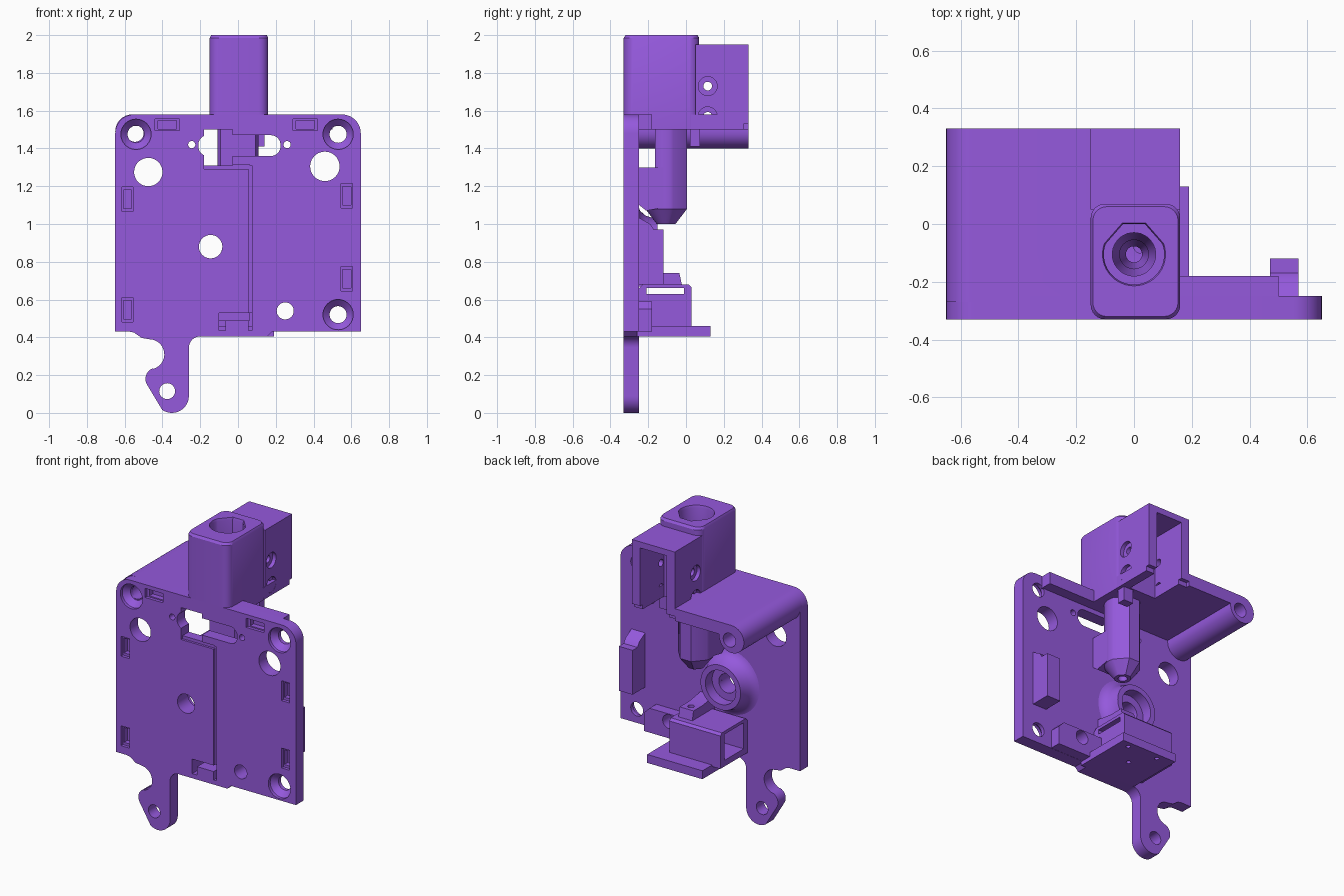
import bpy, bmesh, math

if "Cube" in bpy.data.objects:
    bpy.data.objects.remove(bpy.data.objects["Cube"])

purple = bpy.data.materials.new("purple_plastic")
purple.diffuse_color = (0.30, 0.10, 0.72, 1)
purple.use_nodes = True
purple.node_tree.nodes["Principled BSDF"].inputs["Base Color"].default_value = purple.diffuse_color


def place(axis, u, v, h):
    return {'x': (h, u, v), 'y': (u, h, v), 'z': (u, v, h)}[axis]


def make(name, bm):
    bmesh.ops.remove_doubles(bm, verts=bm.verts, dist=1e-5)
    bmesh.ops.recalc_face_normals(bm, faces=bm.faces)
    me = bpy.data.meshes.new(name)
    bm.to_mesh(me)
    bm.free()
    ob = bpy.data.objects.new(name, me)
    bpy.context.collection.objects.link(ob)
    me.materials.append(purple)
    return ob


def prism(name, pts, axis, stations, c=(0, 0)):
    """Outline extruded along axis; stations are (height, scale about c)."""
    bm = bmesh.new()
    rings = [[bm.verts.new(place(axis, c[0] + (u - c[0]) * s, c[1] + (v - c[1]) * s, h))
              for u, v in pts] for h, s in stations]
    n = len(pts)
    for a, b in zip(rings, rings[1:]):
        for i in range(n):
            j = (i + 1) % n
            bm.faces.new((a[i], a[j], b[j], b[i]))
    bm.faces.new(rings[0])
    bm.faces.new(rings[-1])
    return make(name, bm)


def box(name, x0, x1, y0, y1, z0, z1):
    return prism(name, [(x0, y0), (x1, y0), (x1, y1), (x0, y1)], 'z', [(z0, 1), (z1, 1)])


def lathe(name, prof, axis, u, v, n=40):
    """Closed (radius, height) profile turned around an axis through (u, v)."""
    bm = bmesh.new()
    rings = [[bm.verts.new(place(axis, u + r * math.cos(math.tau * i / n),
                                 v + r * math.sin(math.tau * i / n), h))
              for i in range(n)] for r, h in prof]
    for k in range(len(prof)):
        m = (k + 1) % len(prof)
        if prof[k][0] == 0 and prof[m][0] == 0:
            continue
        for i in range(n):
            j = (i + 1) % n
            bm.faces.new((rings[k][i], rings[k][j], rings[m][j], rings[m][i]))
    return make(name, bm)


def hole(axis, u, v, r, lo, hi):
    return lathe("hole_cutter", [(0, lo), (r, lo), (r, hi), (0, hi)], axis, u, v)


def arc(cx, cy, r, a0, a1, n=10):
    return [(cx + r * math.cos(math.radians(a0 + (a1 - a0) * i / n)),
             cy + r * math.sin(math.radians(a0 + (a1 - a0) * i / n))) for i in range(n + 1)]


def round_rect(x0, x1, y0, y1, r):
    return (arc(x1 - r, y1 - r, r, 0, 90, 6) + arc(x0 + r, y1 - r, r, 90, 180, 6)
            + arc(x0 + r, y0 + r, r, 180, 270, 6) + arc(x1 - r, y0 + r, r, 270, 360, 6))


def cut(ob, cutters):
    for c in cutters:
        m = ob.modifiers.new("cut", 'BOOLEAN')
        m.operation, m.solver, m.object = 'DIFFERENCE', 'EXACT', c
    me = bpy.data.meshes.new_from_object(ob.evaluated_get(bpy.context.evaluated_depsgraph_get()))
    ob.modifiers.clear()
    ob.data = me
    for c in cutters:
        bpy.data.objects.remove(c)


# Front plate with the hooked arm
outline = (arc(-.55, 1.48, .1, 180, 90) + arc(.55, 1.48, .1, 90, 0)
           + [(.65, .43), (.18, .43), (.155, .405)] + arc(-.2, .345, .06, 90, 180)
           + arc(-.35, .09, .09, 0, -125, 14) + arc(-.43, .18, .06, 215, 110)
           + arc(-.47, .31, .08, -75, 90, 14) + [(-.51, .397), (-.55, .425), (-.575, .43), (-.65, .43)])
plate = prism("front_plate", outline, 'y', [(-.33, 1), (-.25, 1)])
cs = []
for x, z in [(-.54, 1.475), (.53, 1.475), (.53, .52)]:      # countersunk screw holes
    cs.append(lathe("sink_cutter", [(0, -.4), (.08, -.4), (.08, -.31), (.045, -.275),
                                    (.045, 0), (0, 0)], 'y', x, z))
for x, z, r in [(-.475, 1.275, .075), (.46, 1.305, .078), (-.145, .88, .062), (.25, .54, .045),
                (-.375, .115, .042), (-.245, 1.42, .019), (.26, 1.42, .019)]:
    cs.append(hole('y', x, z, r, -.4, -.1))
for x, z, w, h in [(-.375, 1.525, .065, .03), (.355, 1.525, .065, .03), (-.585, 1.13, .03, .065),
                   (.575, 1.15, .03, .065), (.575, .71, .03, .065), (-.585, .545, .03, .065)]:
    cs.append(box("pocket_cutter", x - w, x + w, -.4, -.31, z - h, z + h))
    cs.append(box("clip_cutter", x - w * .75, x + w * .75, -.4, -.275, z - h * .75, z + h * .75))
# windows and thin seam groove
cs.append(prism("slot_cutter", round_rect(-.21, .225, 1.36, 1.47, .05), 'y', [(-.4, 1), (-.2, 1)]))
cs.append(box("window_cutter", -.18, -.03, -.4, -.2, 1.31, 1.499))
cs.append(box("groove_cutter", .055, .075, -.4, -.315, .5, 1.31))
cs.append(box("groove_cutter", -.18, .06, -.4, -.315, 1.29, 1.315))


def arch():
    return [box("arch_cutter", -.1, .075, -.4, -.15, .49, .53),
            box("arch_cutter", -.1, -.065, -.4, -.15, .435, .5),
            box("arch_cutter", .055, .075, -.4, -.15, .435, .5)]


cut(plate, cs + arch())

# Roof with the long screw boss on its edge
roof = prism("roof", [(.16, 1.5), (.16, 1.58)] + arc(-.56, 1.49, .09, 90, 360, 24) + [(-.47, 1.5)],
             'y', [(-.27, 1), (.33, 1)])
cut(roof, [hole('y', -.545, 1.48, .045, -.4, .4)])

# Socket outline shared by the tower opening and the nozzle
cx, cy = 0, -.105
socket = [(-.04, .005), (.04, .005)][::-1] + arc(cx, cy, .11, 160, 380, 28)


def bore():
    return lathe("bore_cutter", [(0, .9), (.028, .9), (.028, 1.12), (.05, 1.2), (.05, 1.65),
                                 (.075, 1.72), (.075, 1.85), (0, 1.85)], 'z', cx, cy)


# Tower and the rear sensor housing
tower = prism("tower", round_rect(-.15, .16, -.33, .07, .05), 'z',
              [(1.5, 1), (1.985, 1), (2, .95)], (.005, -.13))
cut(tower, [prism("socket_cutter", socket, 'z', [(1.8, .95), (1.985, .95), (2.02, 1.05)], (cx, cy)), bore()])
housing = box("sensor_housing", -.15, .16, .0, .33, 1.5, 1.95)
cs = [box("slot_cutter", -.09, .1, .085, .4, 1.4, 1.91),
      box("notch_cutter", -.2, .2, .305, .4, 1.4, 1.53), bore(),
      box("socket_clear", -.2, .2, -.1, .05, 1.51, 2.0)]
for z in (1.57, 1.73):
    cs.append(hole('x', .115, z, .023, -.3, .3))
    cs.append(hole('x', .115, z, .05, .135, .3))
    cs.append(hole('x', .115, z, .05, -.3, -.125))
cut(housing, cs)
roof_slot = [box("slot_cutter", -.09, .1, .085, .4, 1.4, 1.7), bore(),
             box("notch_cutter", -.15, .2, .305, .4, 1.4, 1.53),
             box("side_cutter", .159, .2, -.3, .4, 1.4, 1.7)]
cut(roof, roof_slot)

# Nozzle column below the tower and its link to the plate
nozzle = prism("nozzle", socket, 'z', [(1.0, .45), (1.08, 1), (1.51, 1)], (cx, cy))
cut(nozzle, [box("flat_cutter", -.2, .2, -.4, -.165, 1.3, 1.5), bore()])
link = prism("nozzle_link", [(-.26, 1.3), (-.105, 1.3), (-.105, 1.09), (-.21, 1.07), (-.26, 1.11)],
             'x', [(-.109, 1), (.109, 1)])
cut(link, [bore()])
box("roof_tab", .07, .14, .02, .075, 1.41, 1.51)

# Flared ring boss around the centre hole
flare = [(.062, -.27), (.21, -.27), (.21, -.25), (.19, -.243), (.165, -.215), (.15, -.17),
         (.145, -.15), (.11, -.15), (.11, -.22), (.062, -.22)]
lathe("ring_boss", flare, 'y', -.145, .88, 48)

# Stop block, top rib and bottom bar on the back of the plate
prism("stop_block", [(-.26, .68), (-.12, .68), (-.12, .97), (-.17, .97), (-.19, 1.0), (-.26, 1.04)],
      'x', [(.47, 1), (.57, 1)])
box("top_rib", .15, .5, -.26, -.18, 1.5, 1.579)
cut_bar = prism("bottom_bar", [(.1, .431), (.43, .431), (.43, .55), (.39, .59), (.1, .59)],
                'y', [(-.26, 1), (-.18, 1)])
cut(cut_bar, [hole('y', .25, .54, .045, -.4, 0)])

# Filament-channel box with its ledge and wedge
channel = prism("channel_box", [(-.26, .45), (.03, .45), (.03, .665), (.015, .68), (-.23, .68), (-.26, .65)],
                'x', [(-.27, 1), (.1, 1)])
cut(channel, [box("cavity_cutter", -.4, .06, -.21, -.01, .49, .65),
              box("slit_cutter", -.4, .2, -.21, -.01, .63, .66)] + arch())
ledge = prism("ledge", [(-.26, .405), (.13, .405), (.13, .46), (-.26, .46)],
              'x', [(-.21, 1), (.19, 1)])
cut(ledge, [hole('z', x, y, .014, .38, .435) for x, y in [(0, -.05), (-.1, .09), (.12, .09)]])
wedge = prism("wedge", [(-.26, .67), (-.02, .67), (-.035, .74), (-.13, .74), (-.26, .76)],
              'x', [(-.03, 1), (.07, 1)])
cut(wedge, [hole('z', .02, -.08, .02, .7, .8)])

# Smooth shading with crisp edges
for ob in bpy.context.scene.objects:
    ob.select_set(True)
    bpy.context.view_layer.objects.active = ob
bpy.ops.object.shade_smooth_by_angle(angle=math.radians(30))
